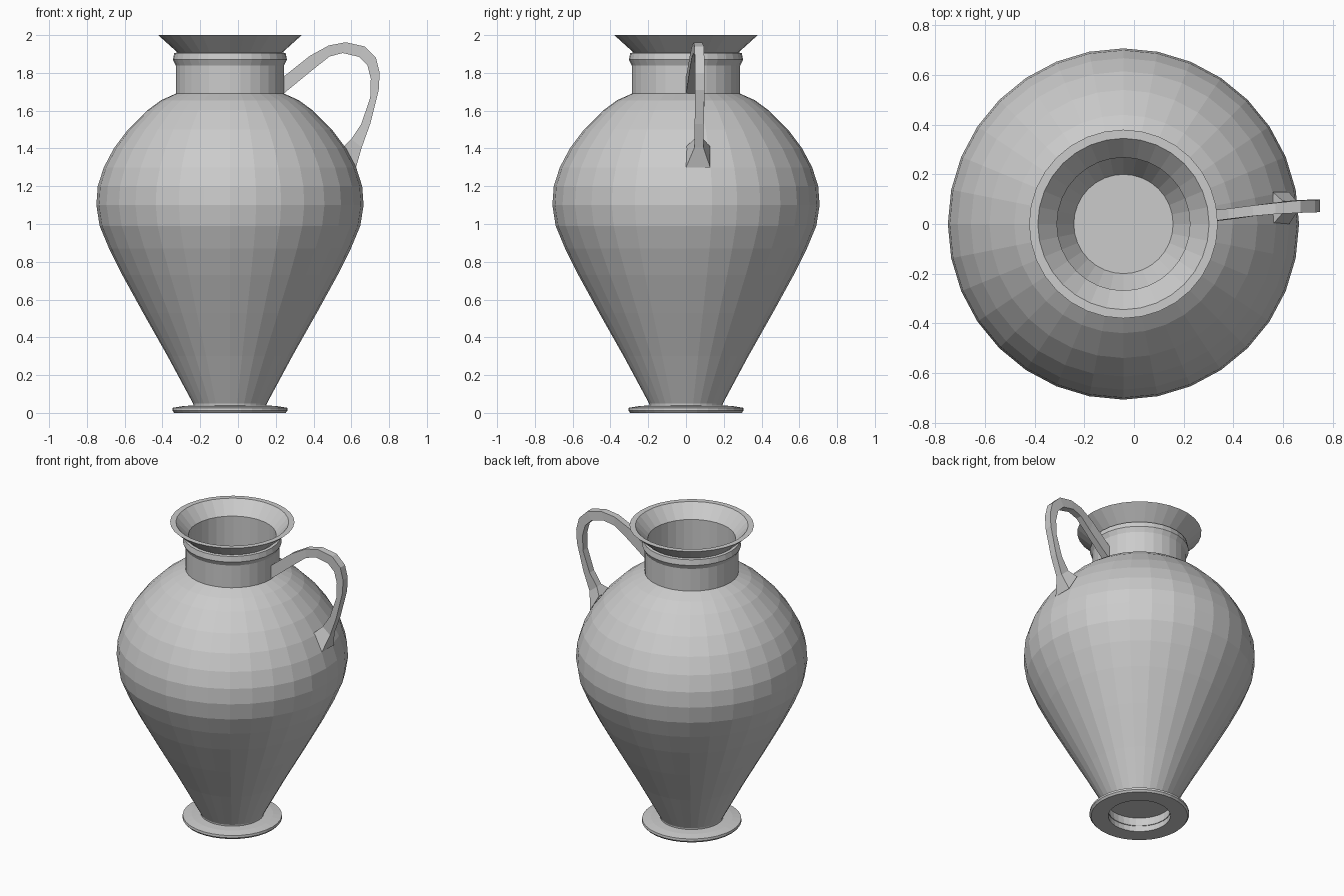
import bpy, bmesh
from math import sin, cos, pi

SIDES = 32
AXIS_X = -0.0425


def finish(name, bm):
    bmesh.ops.recalc_face_normals(bm, faces=bm.faces)
    mesh = bpy.data.meshes.new(name)
    bm.to_mesh(mesh)
    bm.free()
    obj = bpy.data.objects.new(name, mesh)
    bpy.context.collection.objects.link(obj)
    return obj


def bridge(bm, a, b):
    n = len(a)
    for i in range(n):
        j = (i + 1) % n
        bm.faces.new((a[i], a[j], b[j], b[i]))


def lathe(name, profile):
    """Revolve an (r, z) profile and cap both ends with discs."""
    bm = bmesh.new()
    rings = [[bm.verts.new((AXIS_X + r * cos(2 * pi * i / SIDES),
                            r * sin(2 * pi * i / SIDES), z))
              for i in range(SIDES)] for r, z in profile]
    for a, b in zip(rings, rings[1:]):
        bridge(bm, a, b)
    bm.faces.new(rings[0])
    bm.faces.new(rings[-1])
    return finish(name, bm)


# Vase: hollow foot, belly, neck with collar, flared lip, inner wall and floor
foot = [(0.20, 0.10), (0.19, 0.0), (0.295, 0.0), (0.305, 0.012),
        (0.303, 0.027), (0.25, 0.036)]
belly = [(0.19, 0.04), (0.33, 0.30), (0.46, 0.53), (0.57, 0.73),
         (0.64, 0.87), (0.69, 0.99), (0.7075, 1.10), (0.70, 1.20),
         (0.668, 1.30), (0.615, 1.40), (0.54, 1.50), (0.44, 1.60),
         (0.365, 1.655)]
neck = [(0.287, 1.69), (0.287, 1.84), (0.302, 1.87), (0.295, 1.905),
        (0.278, 1.908)]
lip = [(0.38, 2.0), (0.345, 2.0), (0.268, 1.915), (0.268, 1.68)]
inside = [(r - 0.018, z - 0.005) for r, z in reversed(belly[1:])]
lathe("vase_body", foot + belly + neck + lip + inside + [(0.20, 0.11)])

# Handle: sections as outer x, outer z, inner x, inner z, y start, y end
sections = [
    (0.235, 1.775, 0.235, 1.685, 0.0, 0.05),
    (0.38, 1.89, 0.40, 1.82, 0.02, 0.062),
    (0.48, 1.945, 0.485, 1.887, 0.032, 0.075),
    (0.57, 1.962, 0.555, 1.905, 0.04, 0.085),
    (0.67, 1.94, 0.64, 1.885, 0.045, 0.095),
    (0.73, 1.88, 0.685, 1.84, 0.047, 0.097),
    (0.75, 1.80, 0.703, 1.77, 0.048, 0.098),
    (0.745, 1.71, 0.70, 1.67, 0.048, 0.098),
    (0.70, 1.53, 0.653, 1.53, 0.046, 0.094),
    (0.655, 1.405, 0.60, 1.45, 0.045, 0.092),
    (0.625, 1.30, 0.56, 1.41, 0.0, 0.128),
]
bm = bmesh.new()
loops = [[bm.verts.new(p) for p in ((ox, y0, oz), (ox, y1, oz),
                                    (ix, y1, iz), (ix, y0, iz))]
         for ox, oz, ix, iz, y0, y1 in sections]
for a, b in zip(loops, loops[1:]):
    bridge(bm, a, b)
bm.faces.new(loops[0])
bm.faces.new(loops[-1])
finish("handle", bm)
